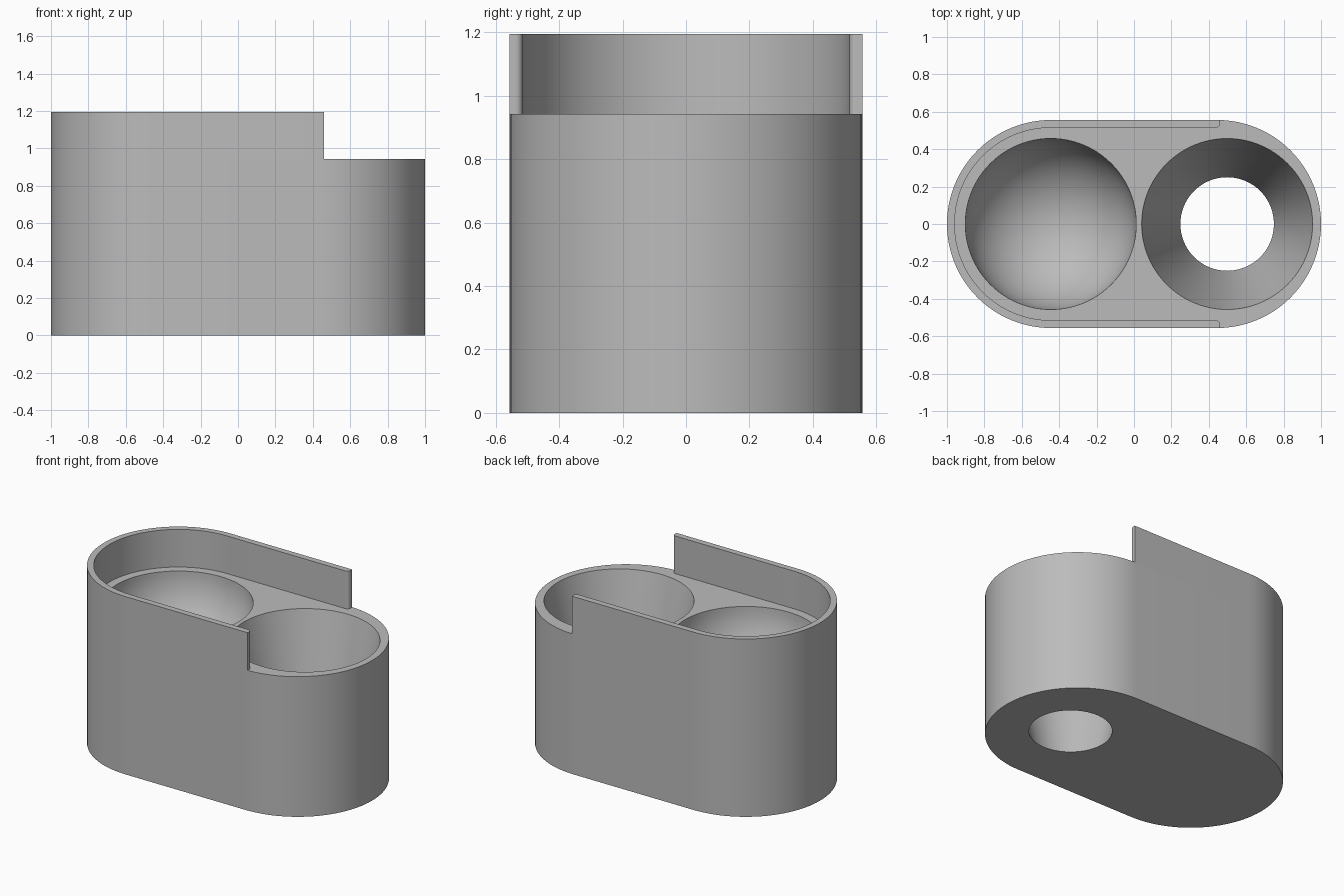
import bpy, bmesh
from math import sin, cos, pi, radians

cube = bpy.data.objects.get("Cube")
if cube:
    bpy.data.objects.remove(cube, do_unlink=True)

# Main dimensions
RADIUS, CENTRE = 0.556, 0.444
DECK, TOP = 0.942, 1.195
WALL, WALL_END, ROUND = 0.041, 0.46, 0.022
BORE, DRAIN = 0.457, 0.25

grey = bpy.data.materials.new("plain grey")
grey.use_nodes = True
grey.diffuse_color = (0.5, 0.5, 0.5, 1)
grey.node_tree.nodes["Principled BSDF"].inputs["Base Color"].default_value = grey.diffuse_color


def arc(cx, cy, r, start, end, steps):
    """Points along an arc, angles in degrees."""
    angles = [radians(start + (end - start) * i / steps) for i in range(steps + 1)]
    return [(cx + r * cos(a), cy + r * sin(a)) for a in angles]


def make_object(name, bm):
    bmesh.ops.recalc_face_normals(bm, faces=bm.faces)
    mesh = bpy.data.meshes.new(name)
    bm.to_mesh(mesh)
    bm.free()
    mesh.materials.append(grey)
    obj = bpy.data.objects.new(name, mesh)
    bpy.context.collection.objects.link(obj)
    return obj


def extrude_outline(name, points, z0, z1):
    bm = bmesh.new()
    face = bm.faces.new([bm.verts.new((x, y, z0)) for x, y in points])
    result = bmesh.ops.extrude_face_region(bm, geom=[face], use_keep_orig=True)
    top = [v for v in result["geom"] if isinstance(v, bmesh.types.BMVert)]
    bmesh.ops.translate(bm, verts=top, vec=(0, 0, z1 - z0))
    return make_object(name, bm)


def lathe(name, profile, x):
    """Revolve (radius, height) points that start and end on the axis."""
    bm = bmesh.new()
    verts = [bm.verts.new((r, 0, z)) for r, z in profile]
    edges = [bm.edges.new(pair) for pair in zip(verts, verts[1:])]
    bmesh.ops.spin(bm, geom=verts + edges, cent=(0, 0, 0), axis=(0, 0, 1),
                   angle=2 * pi, steps=96)
    bmesh.ops.remove_doubles(bm, verts=bm.verts, dist=0.0001)
    bmesh.ops.translate(bm, verts=bm.verts, vec=(x, 0, 0))
    return make_object(name, bm)


def smooth(obj):
    bpy.ops.object.select_all(action="DESELECT")
    obj.select_set(True)
    bpy.context.view_layer.objects.active = obj
    bpy.ops.object.shade_smooth_by_angle(angle=radians(30))


# Pill-shaped body
outline = arc(CENTRE, 0, RADIUS, -90, 90, 48) + arc(-CENTRE, 0, RADIUS, 90, 270, 48)
body = extrude_outline("body", outline, 0, DECK)

# Round-bottomed pocket on one side, tapered through hole on the other
bowl = arc(0, DECK, BORE, -90, 0, 24)
bowl[0] = (0, DECK - BORE)
bowl_cutter = lathe("bowl_cutter", bowl + [(BORE, TOP), (0, TOP)], -0.445)
slope = (BORE - DRAIN) / DECK
low, high = -0.1, DECK + 0.1
funnel = [(0, low), (DRAIN + slope * low, low), (DRAIN + slope * high, high), (0, high)]
funnel_cutter = lathe("funnel_cutter", funnel, 0.498)

bpy.context.view_layer.objects.active = body
for cutter in (bowl_cutter, funnel_cutter):
    cut = body.modifiers.new(cutter.name, "BOOLEAN")
    cut.operation, cut.solver, cut.object = "DIFFERENCE", "EXACT", cutter
    bpy.ops.object.modifier_apply(modifier=cut.name)
    bpy.data.objects.remove(cutter, do_unlink=True)

# Thin raised wall around the bowl end, with rounded inner corners at its tips
inner = RADIUS - WALL
tip = arc(WALL_END - ROUND, inner + ROUND, ROUND, 0, -90, 8)
rim = [(WALL_END, RADIUS)] + tip
rim += arc(-CENTRE, 0, inner, 90, 270, 48)
rim += [(x, -y) for x, y in reversed(tip)] + [(WALL_END, -RADIUS)]
rim += arc(-CENTRE, 0, RADIUS, 270, 90, 48)
raised_wall = extrude_outline("raised_wall", rim, DECK, TOP)

for part in (body, raised_wall):
    smooth(part)
